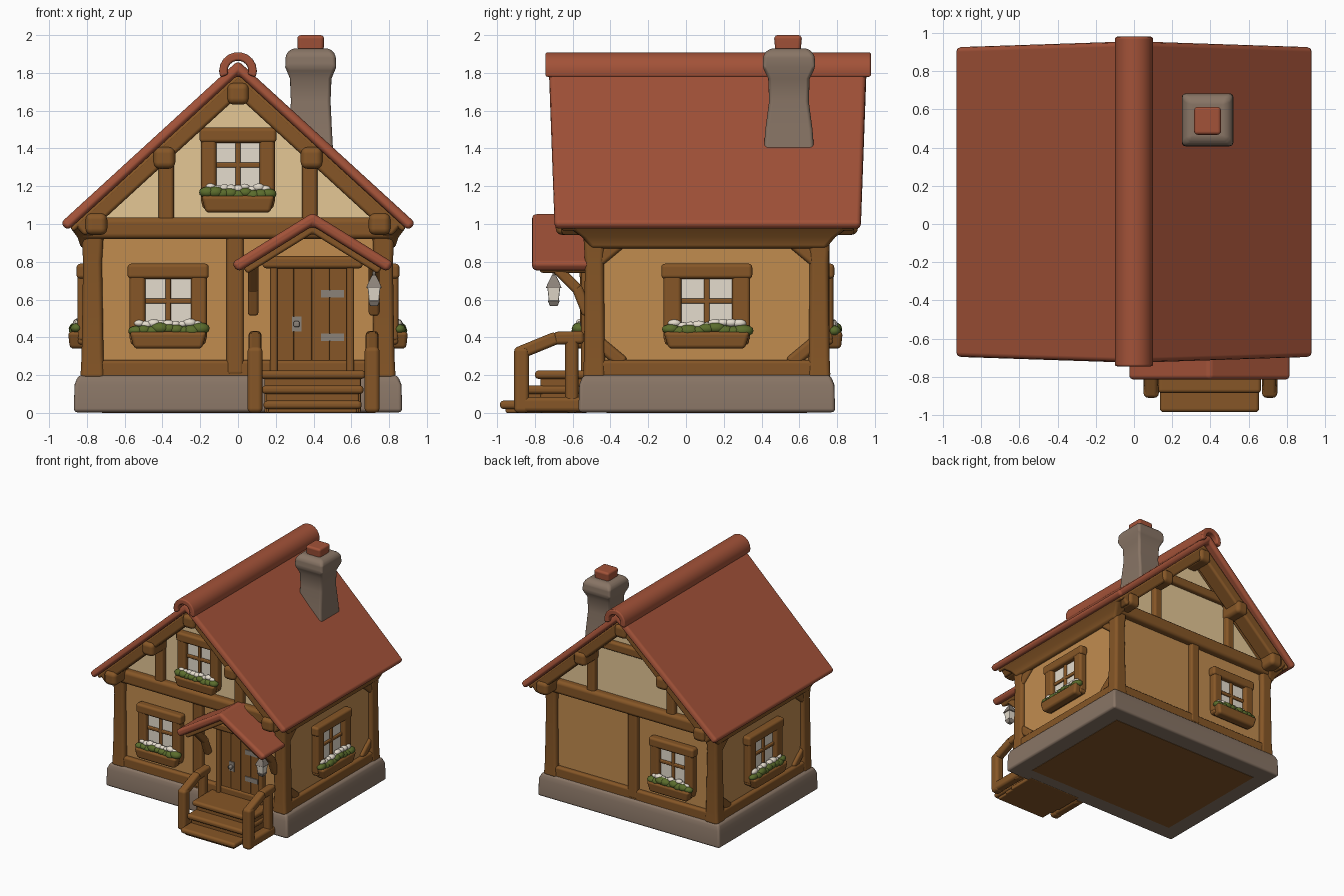
import bpy, bmesh, math, random
from mathutils import Matrix, Vector

if "Cube" in bpy.data.objects:
    bpy.data.objects.remove(bpy.data.objects["Cube"])
random.seed(4)


def material(name, hexcode):
    rgb = [(int(hexcode[i:i + 2], 16) / 255) ** 2.2 for i in (0, 2, 4)] + [1]
    mat = bpy.data.materials.new(name)
    mat.use_nodes = True
    mat.diffuse_color = rgb
    shader = mat.node_tree.nodes["Principled BSDF"]
    shader.inputs["Base Color"].default_value = rgb
    shader.inputs["Roughness"].default_value = .8
    return mat


PLASTER = material("tan plaster", "C08B50")
CREAM = material("cream plaster", "E4C694")
WOOD = material("brown wood", "85572B")
ROOF = material("red roof", "A1533B")
STONE = material("grey stone", "877465")
WHITE = material("white panes", "E4DBCC")
LEAF = material("green leaves", "5B6C30")
METAL = material("grey metal", "8A8178")


def finish(name, mat, bm, bevel=0, matrix=Matrix()):
    bmesh.ops.recalc_face_normals(bm, faces=bm.faces)
    bm.transform(matrix)
    mesh = bpy.data.meshes.new(name)
    bm.to_mesh(mesh)
    bm.free()
    mesh.materials.append(mat)
    mesh.shade_smooth()
    obj = bpy.data.objects.new(name, mesh)
    bpy.context.scene.collection.objects.link(obj)
    if bevel:
        mod = obj.modifiers.new("rounded edges", "BEVEL")
        mod.width, mod.segments, mod.harden_normals = bevel, 3, True
    else:
        mesh.set_sharp_from_angle(angle=math.radians(40))
    return obj


def loft(name, mat, x, y, sections, bevel=.02, matrix=Matrix()):
    """Stack of rectangles given as (height, half width, half depth)."""
    bm = bmesh.new()
    rings = [[bm.verts.new((x + a * hx, y + b * hy, z))
              for a, b in ((-1, -1), (1, -1), (1, 1), (-1, 1))] for z, hx, hy in sections]
    for low, high in zip(rings, rings[1:]):
        for i in range(4):
            j = (i + 1) % 4
            bm.faces.new((low[i], low[j], high[j], high[i]))
    bm.faces.new(rings[0])
    bm.faces.new(rings[-1])
    return finish(name, mat, bm, bevel, matrix)


def box(name, mat, xs, ys, zs, bevel=.02, matrix=Matrix()):
    hx, hy = (xs[1] - xs[0]) / 2, (ys[1] - ys[0]) / 2
    return loft(name, mat, xs[0] + hx, ys[0] + hy, [(z, hx, hy) for z in zs], bevel, matrix)


def beam(name, start, end, half, mat=WOOD):
    start, along = Vector(start), Vector(end) - Vector(start)
    matrix = Matrix.Translation(start) @ along.to_track_quat("Z", "Y").to_matrix().to_4x4()
    return loft(name, mat, 0, 0, [(0, half, half), (along.length, half, half)], half * .6, matrix)


def prism(name, mat, points, y0, y1, bevel=.02):
    """Outline in x and z, extruded along y."""
    bm = bmesh.new()
    front, back = [[bm.verts.new((x, y, z)) for x, z in points] for y in (y0, y1)]
    bm.faces.new(front)
    bm.faces.new(back)
    for i in range(len(points)):
        j = (i + 1) % len(points)
        bm.faces.new((front[i], front[j], back[j], back[i]))
    return finish(name, mat, bm, bevel)


def chevron(name, mat, x, apex, half, slope, thick, y0, y1, bevel=.02):
    inner = half - thick / 2
    low, under = apex - slope * half, apex - thick - slope * inner
    return prism(name, mat, [(x - half, low), (x, apex), (x + half, low), (x + inner, under),
                             (x, apex - thick), (x - inner, under)], y0, y1, bevel)


def balls(name, mat, spots, matrix):
    bm = bmesh.new()
    for spot, radius in spots:
        place = Matrix.Translation(spot) @ Matrix.Diagonal((1.3, 1, .8, 1))
        bmesh.ops.create_icosphere(bm, subdivisions=2, radius=radius, matrix=place)
    return finish(name, mat, bm, 0, matrix)


def window(name, place, turn, wide=1):
    m = (Matrix.Translation(place) @ Matrix.Rotation(math.radians(turn), 4, "Z")
         @ Matrix.Diagonal((wide, 1, 1, 1)))
    box(name + "_glass", WHITE, (-.13, .13), (-.02, .01), (-.13, .14), 0, m)
    for s in (-1, 1):
        box(name + "_jamb", WOOD, sorted((s * .12, s * .205)), (-.06, .01), (-.2, .2), .02, m)
    box(name + "_lintel", WOOD, (-.215, .215), (-.065, .01), (.13, .21), .02, m)
    box(name + "_sill", WOOD, (-.2, .2), (-.06, .01), (-.22, -.12), .02, m)
    box(name + "_upright", WOOD, (-.014, .014), (-.035, 0), (-.13, .14), .008, m)
    box(name + "_crossbar", WOOD, (-.13, .13), (-.035, 0), (-.002, .026), .008, m)
    loft(name + "_flower_box", WOOD, 0, -.06, [(-.24, .18, .04), (-.15, .205, .05)], .02, m)
    # Planting: a row of leaves with pale blooms above
    row = [-.17 + .0425 * i for i in range(9)]
    balls(name + "_leaves", LEAF, [((x, -.065, -.14 + random.uniform(-.01, .01)),
                                    random.uniform(.032, .042)) for x in row], m)
    balls(name + "_blooms", WHITE, [((x * .9, -.055, -.11 + random.uniform(-.008, .008)),
                                     random.uniform(.02, .03)) for x in row], m)


# Foundation and walls
loft("foundation", STONE, 0, .11, [(.003, .87, .68), (.15, .865, .675), (.2, .845, .655)])
box("underside_floor", WOOD, (-.72, .72), (-.42, .64), (0, .008), 0)
box("lower_walls", PLASTER, (-.79, .79), (-.5, .72), (.15, .98))
prism("gable_wall", CREAM, [(-.82, .95), (.82, .95), (0, 1.72)], -.5, .72, 0)

# Timber frame around the lower floor
for s in (-1, 1):
    for y in (-.485, .705):
        loft("corner_post", WOOD, s * .77, y,
             [(.18, .065, .06), (.3, .058, .055), (.8, .05, .05), (.97, .06, .06)], .025)
        inward = .12 if y < 0 else -.12
        for z, lift in ((.26, .1), (.92, -.1)):
            beam("corner_brace", (s * .78, y + inward * 1.3, z), (s * .78, y, z + lift * 1.3), .035)
    box("side_sill_beam", WOOD, sorted((s * .76, s * .825)), (-.5, .72), (.18, .28))
    loft("eaves_plate", WOOD, s * .81, .12,
         [(.87, .02, .62), (.93, .04, .67), (.99, .085, .75)], .02)
for y, name in ((-.505, "front"), (.725, "back")):
    box(name + "_sill_beam", WOOD, (-.8, .8), (y - .03, y + .03), (.18, .28))
    box(name + "_tie_beam", WOOD, (-.85, .85), (y - .055, y + .055), (.92, 1.035), .03)
    box(name + "_middle_post", WOOD, (-.06, .03), (y - .035, y + .035), (.2, .95))
    for s in (-1, 1):
        box(name + "_gable_post", WOOD, (s * .38 - .04, s * .38 + .04),
            (y - .04, y + .04), (1, 1.45))
box("back_collar_beam", WOOD, (-.38, .38), (.69, .76), (1.42, 1.5))

# Main roof, slightly longer at the ridge than at the eaves
roof = chevron("main_roof", ROOF, 0, 1.865, .94, .915, .075, -.725, .955, .025)
for v in roof.data.vertices:
    if v.co.z < 1.3:
        v.co.y = .115 + (v.co.y - .115) * .965
chevron("roof_lining", WOOD, 0, 1.795, .89, .915, .04, -.66, .89)
chevron("front_bargeboard", WOOD, 0, 1.795, .87, .915, .12, -.66, -.53)
chevron("back_bargeboard", WOOD, 0, 1.795, .87, .915, .12, .75, .89)
arc = [math.radians(-20 + 20 * i) for i in range(12)]
ridge = [(.1 * math.cos(a), 1.81 + .1 * math.sin(a)) for a in arc]
ridge += [(.055 * math.cos(a), 1.81 + .055 * math.sin(a)) for a in reversed(arc)]
prism("ridge_cap", ROOF, ridge, -.745, .98, .012)
for x, z in ((0, 1.69), (-.39, 1.35), (.39, 1.35), (-.75, 1.0), (.75, 1.0)):
    beam("purlin", (x, -.69, z), (x, .91, z), .058)

# Chimney
loft("chimney", STONE, .385, .545, [(1.36, .12, .135), (1.5, .112, .125), (1.65, .105, .105),
     (1.77, .11, .11), (1.83, .135, .14), (1.9, .132, .135), (1.93, .1, .1)], .02)
loft("chimney_pot", ROOF, .385, .54, [(1.88, .065, .065), (1.95, .07, .07), (2, .072, .075)])

# Windows
window("front_window", (-.37, -.5, .58), 0)
window("gable_window", (0, -.5, 1.3), 0, .95)
window("back_window", (-.4, .72, .58), 180)
window("left_window", (.79, .11, .58), 90, 1.12)
window("right_window", (-.79, .11, .58), -90, 1.12)

# Door with planks, frame, hinges and handle
for i in range(4):
    x = .2 + i * .095
    box("door_plank", WOOD, (x, x + .095), (-.525, -.48), (.2, .78), .008)
for x in (.17, .575):
    box("door_jamb", WOOD, (x, x + .04), (-.555, -.48), (.2, .78), .015)
box("door_header", WOOD, (.13, .66), (-.565, -.48), (.765, .83))
for z in (.4, .63):
    box("door_hinge", METAL, (.44, .56), (-.532, -.524), (z - .02, z + .02), 0)
box("handle_plate", METAL, (.285, .335), (-.532, -.524), (.43, .51), 0)
beam("door_handle", (.31, -.53, .47), (.31, -.56, .47), .016, METAL)

# Porch roof with its braces
chevron("porch_roof", ROOF, .395, 1.06, .43, .62, .07, -.815, -.5, .025)
chevron("porch_lining", WOOD, .395, 1.0, .37, .62, .05, -.775, -.5, .015)
for x in (.08, .72):
    beam("porch_plate", (x, -.77, .8), (x, -.5, .8), .035)
    beam("porch_brace_low", (x, -.52, .52), (x, -.58, .67), .028)
    beam("porch_brace_high", (x, -.57, .65), (x, -.71, .79), .028)

# Steps and railings
for i, (front, x) in enumerate(((-.985, .26), (-.885, .27), (-.8, .28))):
    z = .065 + i * .08
    box("step_tread", WOOD, (.395 - x, .395 + x), (front, -.52), (z - .045, z), .02)
    box("step_riser", WOOD, (.42 - x, .37 + x), (front + .03, -.52), (0, z - .03), .01)
for x in (.09, .71):
    box("railing_front_post", WOOD, (x - .04, x + .04), (-.91, -.83), (0, .35), .025)
    box("railing_back_post", WOOD, (x - .035, x + .035), (-.64, -.57), (0, .41), .025)
    beam("railing_base", (x, -.88, .045), (x, -.53, .045), .04)
    beam("railing_slope", (x, -.9, .31), (x, -.68, .4), .034)
    beam("railing_top", (x, -.7, .395), (x, -.54, .4), .034)

# Hanging lantern
beam("lantern_hook", (.72, -.7, .7), (.72, -.7, .79), .008, METAL)
for name, mat, parts in (("lantern_cap", METAL, [(.66, .042), (.69, .03), (.73, .01)]),
                         ("lantern_glass", WHITE, [(.59, .026), (.665, .034)]),
                         ("lantern_base", METAL, [(.565, .02), (.595, .032)])):
    loft(name, mat, .72, -.7, [(z, r, r) for z, r in parts], .005)
